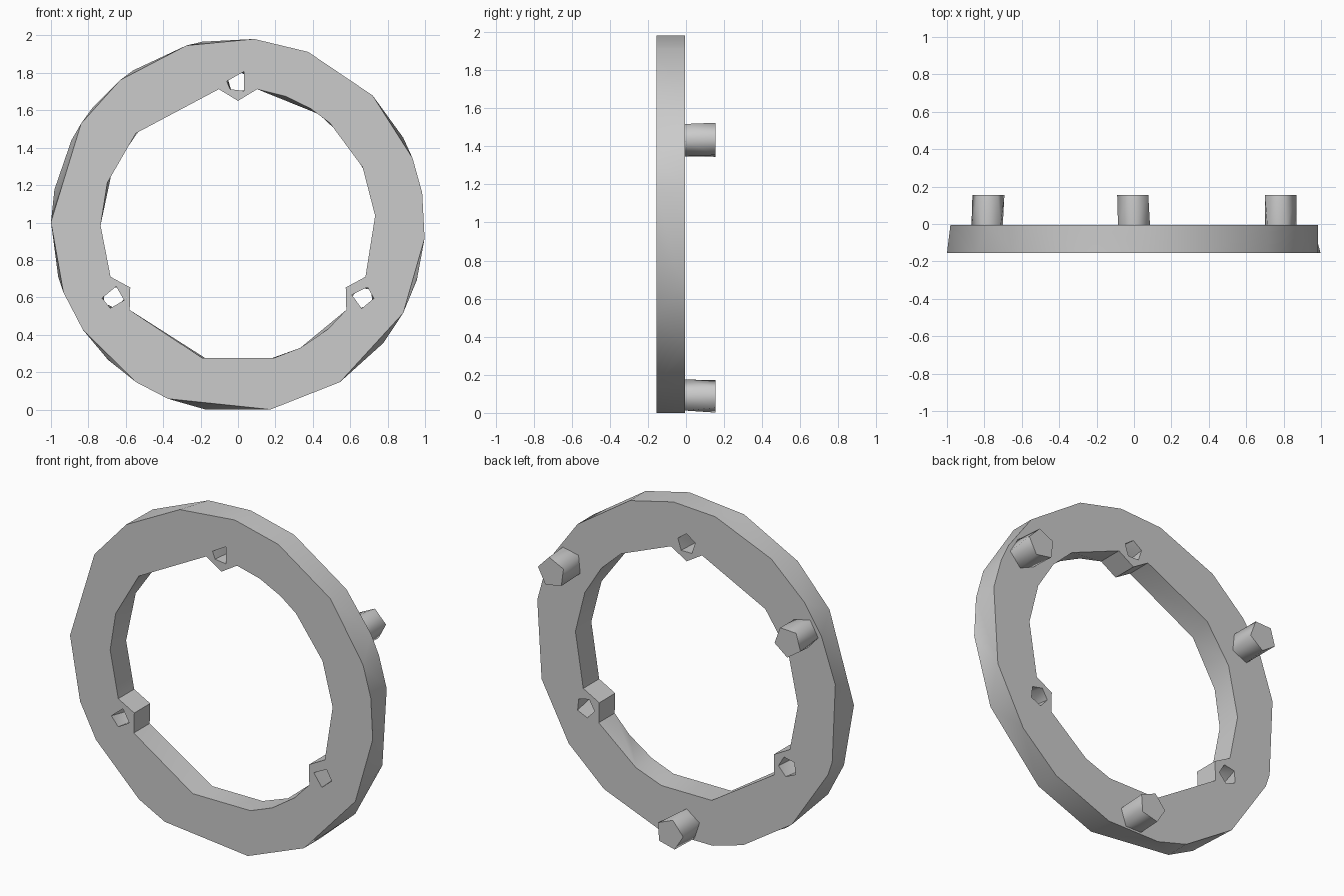
import bpy, bmesh, math
from mathutils import Vector

cube = bpy.data.objects.get("Cube")
if cube:
    bpy.data.objects.remove(cube, do_unlink=True)

CENTRE_Z = 0.985
FRONT, MID, BACK = -0.155, -0.005, 0.155
SPOKES = (90, 210, 330)

grey = bpy.data.materials.new("plain grey")
grey.use_nodes = True
grey.diffuse_color = (0.6, 0.6, 0.6, 1)
grey.node_tree.nodes["Principled BSDF"].inputs["Base Color"].default_value = grey.diffuse_color


def polar(angle, radius, centre=(0, CENTRE_Z)):
    a = math.radians(angle)
    return centre[0] + radius * math.cos(a), centre[1] + radius * math.sin(a)


def add_loop(bm, angles, radius_at, centre, y):
    """Closed loop of edges at depth y; returns sorted angles, verts, edges."""
    angles = sorted(a % 360 for a in angles)
    verts = []
    for a in angles:
        x, z = polar(a, radius_at(a), centre)
        verts.append(bm.verts.new((x, y, z)))
    edges = [bm.edges.new((v, verts[(i + 1) % len(verts)])) for i, v in enumerate(verts)]
    return angles, verts, edges


def add_wall(bm, first, second):
    """Join two loops of different counts with triangles, stepping by angle."""
    (aa, va, _), (ab, vb, _) = first, second
    na, nb = len(va), len(vb)
    turn = lambda angles, k: angles[k % len(angles)] + 360 * (k // len(angles))
    i = j = 0
    while i < na or j < nb:
        step_a = j >= nb or (i < na and turn(aa, i + 1) <= turn(ab, j + 1))
        third = va[(i + 1) % na] if step_a else vb[(j + 1) % nb]
        bm.faces.new((va[i % na], vb[j % nb], third))
        i, j = (i + 1, j) if step_a else (i, j + 1)


def build(name, tunnels, y0, y1, smooth_angle):
    """Solid from tunnels: (front angles, back angles, radius rule, centre)."""
    bm = bmesh.new()
    caps = ([], [])
    for front, back, radius_at, centre in tunnels:
        a = add_loop(bm, front, radius_at, centre, y0)
        b = add_loop(bm, back, radius_at, centre, y1)
        add_wall(bm, a, b)
        caps[0].extend(a[2])
        caps[1].extend(b[2])
    for edges, side in zip(caps, (-1, 1)):
        bmesh.ops.triangle_fill(bm, use_beauty=True, edges=edges, normal=Vector((0, side, 0)))
    bmesh.ops.recalc_face_normals(bm, faces=bm.faces)
    mesh = bpy.data.meshes.new(name)
    bm.to_mesh(mesh)
    bm.free()
    mesh.materials.append(grey)
    ob = bpy.data.objects.new(name, mesh)
    bpy.context.collection.objects.link(ob)
    bpy.ops.object.select_all(action="DESELECT")
    ob.select_set(True)
    bpy.context.view_layer.objects.active = ob
    bpy.ops.object.shade_smooth_by_angle(angle=math.radians(smooth_angle))
    return ob


# Outer rim: unevenly faceted circle, different on each side
rim_front = (85, 68, 44, 21, 10, -4, -28, -57, -80, -112, -123, -146, -159, 179, 147, 129, 106)
rim_back = (85, 68, 44, 28, 21, 10, -17, -39, -57, -80, -100, -112, -134, -159, -164, 169, 153, 141, 124, 101)

# Inner opening with three small pointed tabs
tabs = [s + d for s in SPOKES for d in (-8, 0, 8)]
bore_front = tabs + [70, 58, 48, 25, 4, -49, -63, -75, -105, 180, 162, 138]
bore_back = tabs + [54, 40, 24, 4, -63, -77, -103, 180, 156, 135]


def bore_radius(a):
    return 0.665 if a in SPOKES else 0.735


tunnels = [
    (rim_front, rim_back, lambda a: 1.0, (0, CENTRE_Z)),
    (bore_front, bore_back, bore_radius, (0, CENTRE_Z)),
]

# Screw hole behind each tab
hole_front = ((59, -59, 225, 180), (184, 75, -15, -105), (167, 65, -5, -95))
for spoke, front in zip(SPOKES, hole_front):
    back = [spoke + 72 * k for k in range(5)]
    tunnels.append((front, back, lambda a: 0.06, polar(spoke, 0.77)))

build("ring", tunnels, FRONT, MID, 40)

# Five-sided pegs on the back, between the tabs
for name, spoke in zip(("left_peg", "right_peg", "lower_peg"), (30, 150, 270)):
    base = [spoke + 36 + 72 * k for k in range(5)]
    tip = [a + 14 for a in base]
    build(name, [(base, tip, lambda a: 0.09, polar(spoke, 0.9))], MID, BACK, 80)
